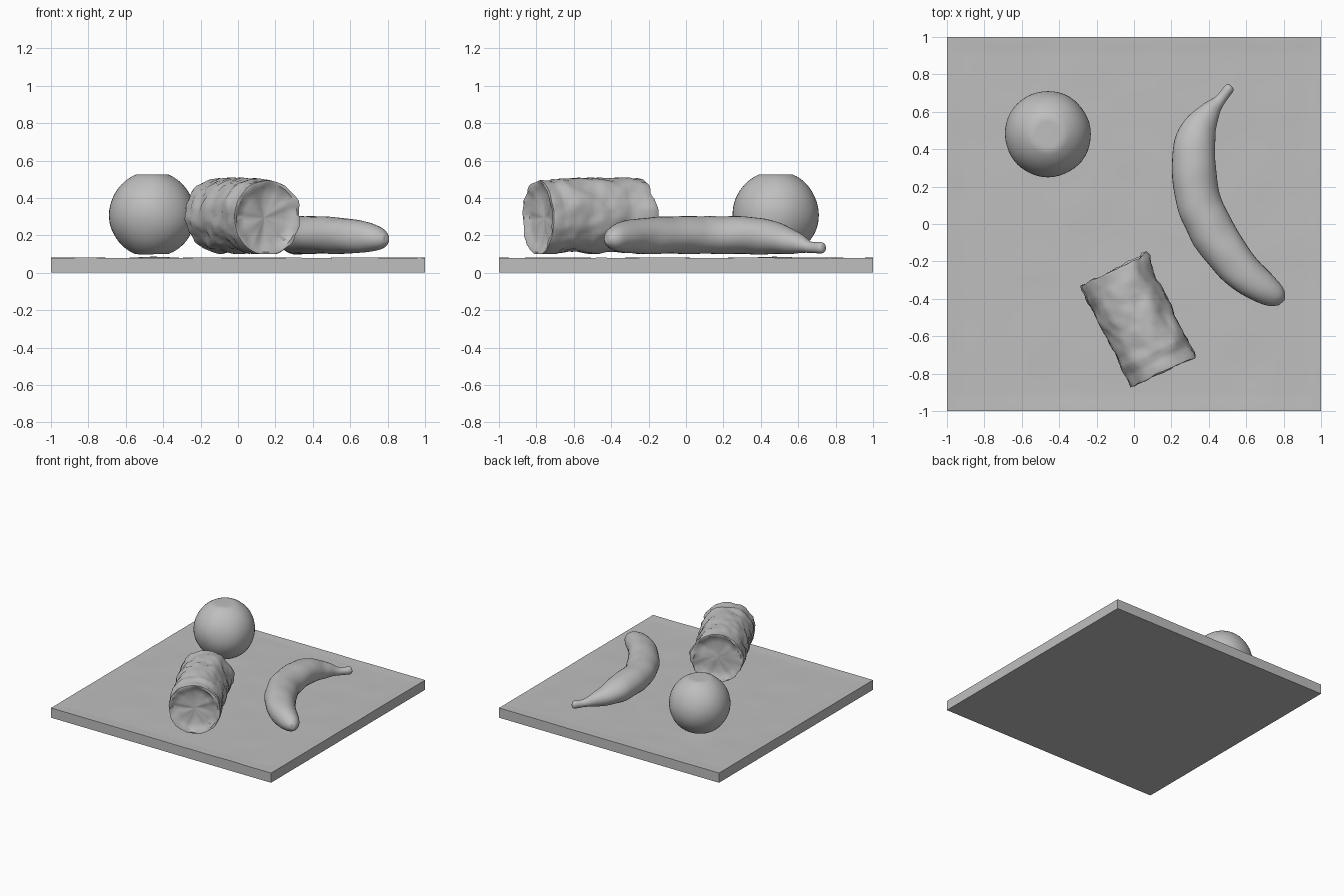
import bpy, bmesh, math
from mathutils import Vector, noise

cube = bpy.data.objects.get("Cube")
if cube:
    bpy.data.objects.remove(cube, do_unlink=True)

# One plain clay colour for everything
clay = bpy.data.materials.new("clay_grey")
clay.use_nodes = True
clay.diffuse_color = (0.52, 0.52, 0.52, 1)
bsdf = clay.node_tree.nodes["Principled BSDF"]
bsdf.inputs["Base Color"].default_value = (0.52, 0.52, 0.52, 1)
bsdf.inputs["Roughness"].default_value = 0.8


def finish(bm, name, angle=40):
    bmesh.ops.recalc_face_normals(bm, faces=bm.faces)
    mesh = bpy.data.meshes.new(name)
    bm.to_mesh(mesh)
    bm.free()
    mesh.materials.append(clay)
    obj = bpy.data.objects.new(name, mesh)
    bpy.context.collection.objects.link(obj)
    bpy.ops.object.select_all(action="DESELECT")
    obj.select_set(True)
    bpy.context.view_layer.objects.active = obj
    bpy.ops.object.shade_smooth_by_angle(angle=math.radians(angle))
    return obj


def roughen(bm, amp, freq):
    """Hand-worked surface: push vertices along their normals by noise."""
    bmesh.ops.recalc_face_normals(bm, faces=bm.faces)
    bm.normal_update()
    moves = [(v, v.normal * noise.noise(v.co * freq) * amp) for v in bm.verts]
    for v, m in moves:
        v.co += m


def sweep(rings, seg):
    """Skin rings given as (centre, direction, half width, half height)."""
    bm = bmesh.new()
    loops = []
    for c, d, w, h in rings:
        side = Vector((d.y, -d.x, 0)).normalized()
        up = side.cross(d).normalized()
        if up.z < 0:
            up = -up
        loops.append([bm.verts.new(c + side * w * math.cos(a) + up * h * math.sin(a))
                      for a in (i * math.tau / seg for i in range(seg))])
    for a, b in zip(loops, loops[1:]):
        for i in range(seg):
            j = (i + 1) % seg
            bm.faces.new((a[i], a[j], b[j], b[i]))
    bm.faces.new(loops[0])
    bm.faces.new(loops[-1])
    return bm


def spline(points, steps):
    """Smooth interpolation through rows of numbers."""
    pts = [points[0]] + points + [points[-1]]
    out = []
    for k in range(len(points) - 1):
        p0, p1, p2, p3 = pts[k:k + 4]
        for s in range(steps):
            t = s / steps
            out.append([0.5 * (2 * b + (c - a) * t + (2 * a - 5 * b + 4 * c - d) * t * t
                               + (3 * b - a - 3 * c + d) * t ** 3)
                        for a, b, c, d in zip(p0, p1, p2, p3)])
    return out + [list(points[-1])]


# Square board: flat underside, faintly uneven top
bm = bmesh.new()
bmesh.ops.create_grid(bm, x_segments=60, y_segments=60, size=1)
top_verts = list(bm.verts)
border = [e for e in bm.edges if e.is_boundary]
skirt = bmesh.ops.extrude_edge_only(bm, edges=border)["geom"]
for v in skirt:
    if isinstance(v, bmesh.types.BMVert):
        v.co.z = 0
for v in top_verts:
    x, y = v.co.x, v.co.y
    v.co.z = 0.077 + 0.003 * noise.noise(Vector((x * 4, y * 4, 0)))
    if max(abs(x), abs(y)) > 0.95:
        v.co.z += 0.003
    # low swelling beneath the round fruit
    v.co.z += 0.008 * math.exp(-((x + 0.46) ** 2 + (y - 0.48) ** 2) / 0.02)
bmesh.ops.holes_fill(bm, edges=[e for e in bm.edges if e.is_boundary], sides=0)
finish(bm, "board", 30)

# Round fruit, slightly flattened at the poles
bm = bmesh.new()
bmesh.ops.create_uvsphere(bm, u_segments=48, v_segments=32, radius=0.23)
for v in bm.verts:
    v.co.z = max(-0.212, min(0.212, v.co.z))
    v.co += Vector((-0.46, 0.48, 0.312))
roughen(bm, 0.004, 6)
finish(bm, "round_fruit", 60)

# Log lying on its side, with hollowed ends inside a raised rim
axis = Vector((0.44, -0.90, 0)).normalized()
mid = Vector((0.022, -0.518, 0.302))
end = [(0.270, 0.004), (0.272, 0.06), (0.277, 0.12), (0.284, 0.160),
       (0.304, 0.180), (0.303, 0.194), (0.285, 0.198)]
profile = [(-t, r) for t, r in end]
profile += [(-0.25 + 0.5 * i / 20, 0.194) for i in range(21)]
profile += [(t, r) for t, r in reversed(end)]
rings = []
for t, r in profile:
    lift = -0.008 if t > 0.2 else 0.004
    rings.append((mid + axis * t + Vector((0, 0, lift)), axis, r, r * 1.03))
bm = sweep(rings, 56)
roughen(bm, 0.016, 9)
roughen(bm, 0.010, 22)
for v in bm.verts:
    v.co.z = max(v.co.z, 0.10)
finish(bm, "log", 50)

# Banana: x, y, z, half width, half height from stem to tip
path = [
    (0.518, 0.738, 0.130, 0.012, 0.012), (0.508, 0.726, 0.132, 0.026, 0.029),
    (0.460, 0.665, 0.136, 0.032, 0.032), (0.405, 0.600, 0.160, 0.057, 0.055),
    (0.345, 0.500, 0.183, 0.096, 0.083), (0.318, 0.350, 0.198, 0.116, 0.099),
    (0.338, 0.150, 0.200, 0.120, 0.100), (0.395, 0.000, 0.200, 0.120, 0.100),
    (0.485, -0.140, 0.200, 0.116, 0.099), (0.580, -0.255, 0.196, 0.104, 0.095),
    (0.680, -0.338, 0.190, 0.088, 0.082), (0.755, -0.388, 0.184, 0.062, 0.060),
    (0.788, -0.412, 0.181, 0.030, 0.030), (0.794, -0.417, 0.180, 0.006, 0.006),
]
rows = spline(path, 6)
rings = []
for i, (x, y, z, w, h) in enumerate(rows):
    a, b = rows[max(i - 1, 0)], rows[min(i + 1, len(rows) - 1)]
    rings.append((Vector((x, y, z)), Vector((b[0] - a[0], b[1] - a[1], 0)).normalized(),
                  max(w, 0.004), max(h, 0.004)))
bm = sweep(rings, 32)
roughen(bm, 0.006, 8)
for v in bm.verts:
    v.co.z = max(v.co.z, 0.097)
finish(bm, "banana", 60)
